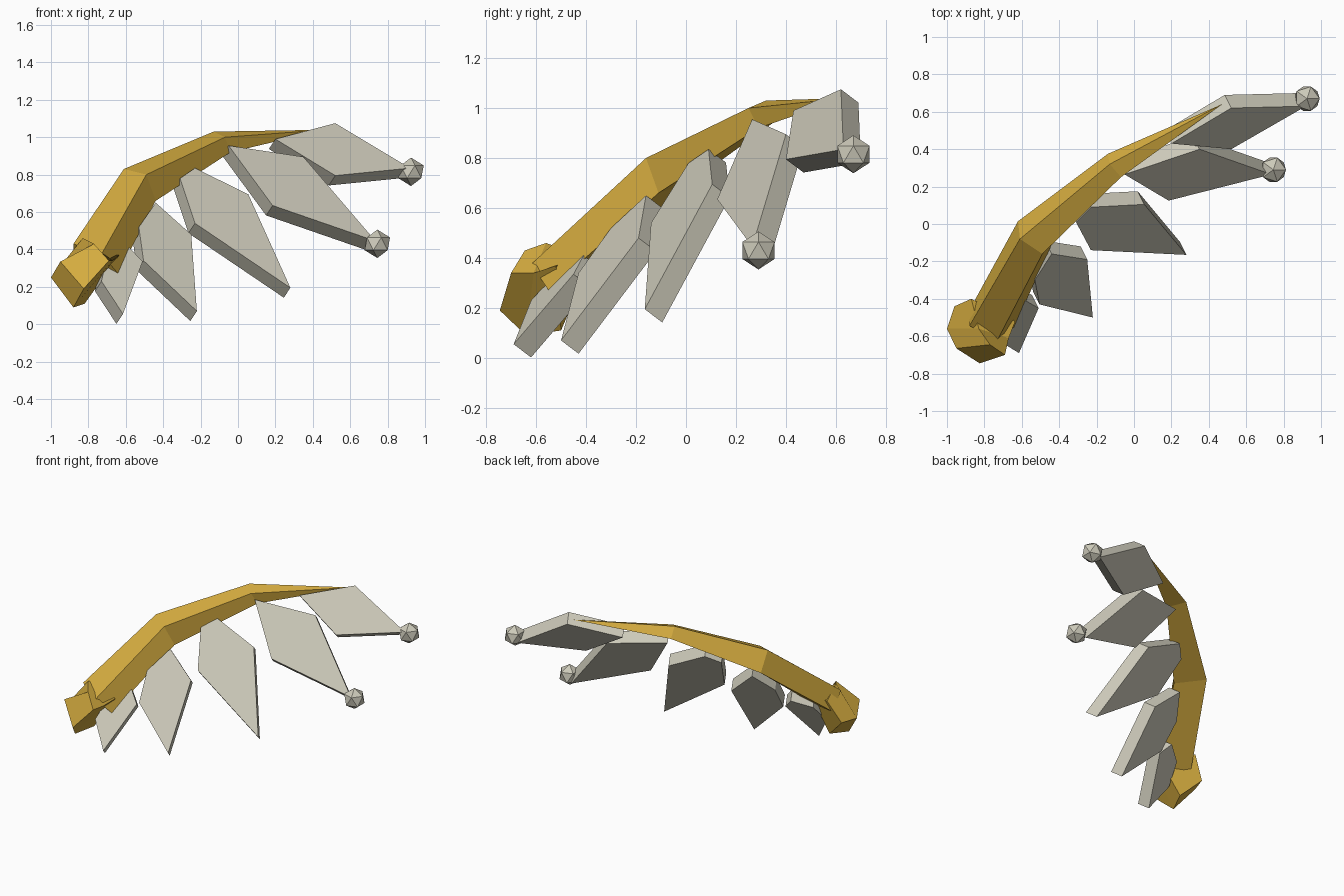
import bpy
import bmesh
from mathutils import Vector

default_cube = bpy.data.objects.get("Cube")
if default_cube:
    bpy.data.objects.remove(default_cube, do_unlink=True)


def make_material(name, colour):
    material = bpy.data.materials.new(name)
    material.use_nodes = True
    material.diffuse_color = (*colour, 1)
    material.node_tree.nodes["Principled BSDF"].inputs["Base Color"].default_value = (*colour, 1)
    return material


gold = make_material("warm_gold", (0.66, 0.41, 0.05))
bone = make_material("pale_bone", (0.61, 0.59, 0.49))


def finish(bm, name, material):
    """Turn a bmesh into a flat-shaded object with outward normals."""
    bmesh.ops.recalc_face_normals(bm, faces=bm.faces)
    mesh = bpy.data.meshes.new(name)
    bm.to_mesh(mesh)
    bm.free()
    mesh.materials.append(material)
    part = bpy.data.objects.new(name, mesh)
    bpy.context.collection.objects.link(part)
    return part


def loft(name, rings, material, tip=None):
    """Skin a row of equal rings, closing the end with a cap or a point."""
    bm = bmesh.new()
    loops = [[bm.verts.new(point) for point in ring] for ring in rings]
    count = len(loops[0])
    for near, far in zip(loops, loops[1:]):
        for i in range(count):
            j = (i + 1) % count
            bm.faces.new((near[i], near[j], far[j], far[i]))
    bm.faces.new(loops[0])
    if tip:
        apex = bm.verts.new(tip)
        for i in range(count):
            bm.faces.new((loops[-1][i], loops[-1][(i + 1) % count], apex))
    else:
        bm.faces.new(loops[-1])
    return finish(bm, name, material)


# Curved wing arm: four-sided sections narrowing to a point
loft("wing_arm", [
    [(-.88, -.545, .43), (-.73, -.62, .375), (-.64, -.55, .27), (-.88, -.46, .30)],
    [(-.61, -.08, .83), (-.49, -.16, .80), (-.44, -.11, .66), (-.62, .015, .70)],
    [(-.13, .32, 1.03), (-.07, .25, 1), (-.04, .29, .92), (-.14, .375, .96)],
], gold, tip=(.47, .64, 1.04))

# Faceted shoulder block gripping the lower end of the arm
loft("shoulder_block", [
    [(-.95, -.665, .335), (-.825, -.745, .19), (-.69, -.7, .34), (-.77, -.645, .43)],
    [(-1, -.56, .25), (-.88, -.64, .09), (-.67, -.61, .34), (-.83, -.56, .46)],
    [(-.96, -.44, .25), (-.82, -.5, .11), (-.635, -.52, .37), (-.87, -.4, .4)],
], gold)

# Flat feather blades, all sharing the same thickness direction
thickness = Vector((-.035, .07, -.053))
feathers = {
    "feather_lowest": [(-.7, -.5, .36), (-.58, -.41, .41), (-.51, -.45, .335),
                       (-.615, -.69, .055), (-.73, -.62, .23)],
    "feather_low": [(-.53, -.3, .52), (-.44, -.16, .65), (-.25, -.19, .48),
                    (-.22, -.5, .07), (-.505, -.43, .34)],
    "feather_middle": [(-.31, .01, .78), (-.23, .09, .835), (.055, .105, .695),
                       (.28, -.165, .195), (-.23, -.14, .54)],
    "feather_high": [(-.05, .265, .955), (.35, .4, .895), (.735, .265, .445),
                     (.185, .125, .635)],
    "feather_top": [(.2, .43, .99), (.52, .62, 1.075), (.92, .63, .835),
                    (.52, .4, .795)],
}
for name, outline in feathers.items():
    back = [Vector(point) + thickness for point in outline]
    loft(name, [outline, back], bone)

# Faceted beads on the tips of the two upper feathers
beads = {"bead_top": (.925, .67, .815), "bead_high": (.745, .29, .43)}
for name, centre in beads.items():
    bm = bmesh.new()
    bmesh.ops.create_icosphere(bm, subdivisions=1, radius=.076)
    bmesh.ops.translate(bm, verts=bm.verts, vec=centre)
    finish(bm, name, bone)
